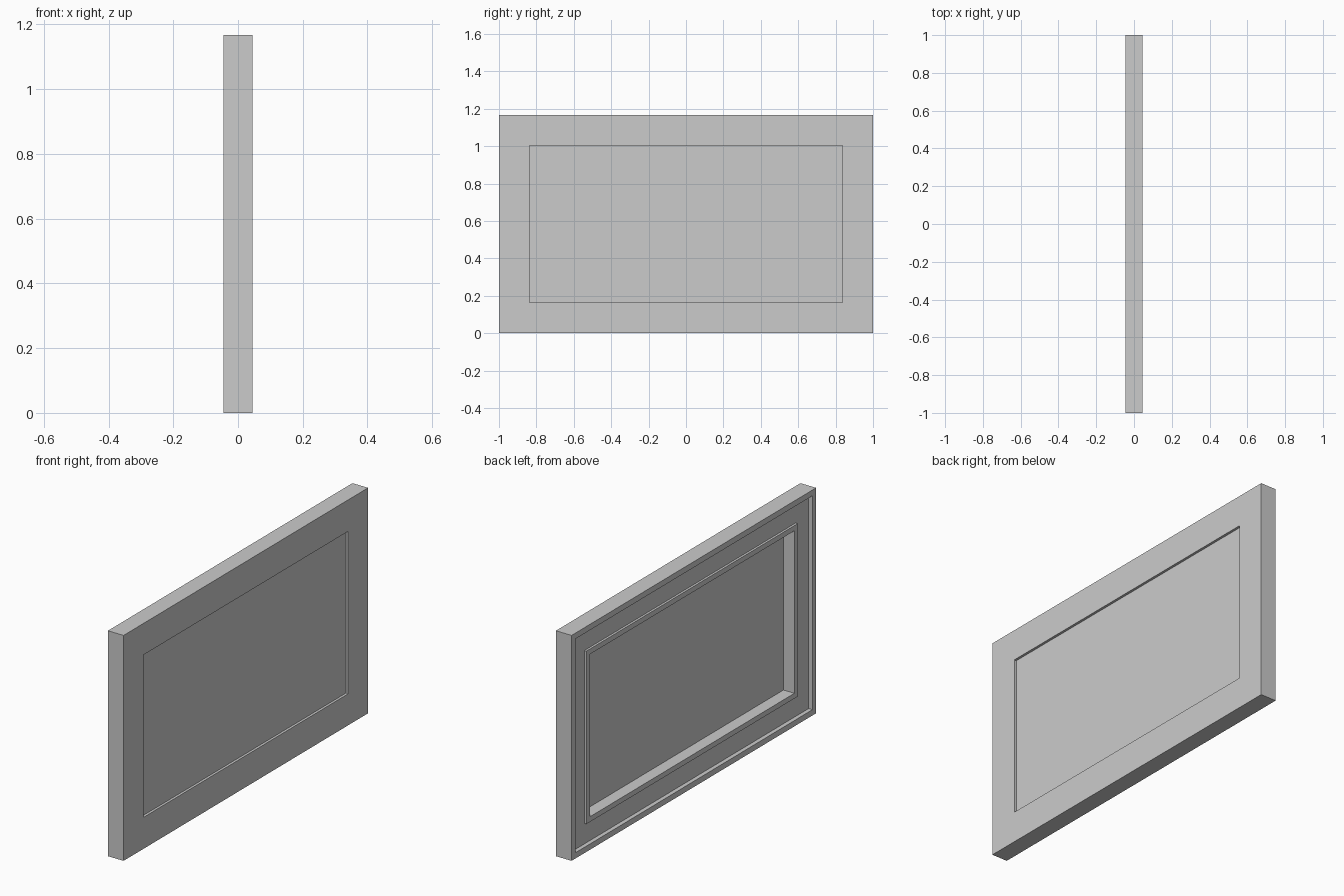
import bpy
import bmesh

if "Cube" in bpy.data.objects:
    bpy.data.objects.remove(bpy.data.objects["Cube"])

WIDTH, HEIGHT = 2.0, 1.167
OPENING = 0.163          # border width around the window


def ring(bm, inset, x):
    """Rectangle in the y-z plane, inset from the outer edge."""
    y, lo, hi = WIDTH / 2 - inset, inset, HEIGHT - inset
    return [bm.verts.new((x, a, b)) for a, b in ((-y, lo), (y, lo), (y, hi), (-y, hi))]


def finish(bm, name):
    bmesh.ops.recalc_face_normals(bm, faces=bm.faces)
    mesh = bpy.data.meshes.new(name)
    bm.to_mesh(mesh)
    bm.free()
    obj = bpy.data.objects.new(name, mesh)
    bpy.context.collection.objects.link(obj)
    return obj


# Frame: closed moulding profile (inset, x) swept around the rectangle
profile = [
    (0, 0.045), (0, -0.045),             # outer edge
    (0.03, -0.045), (0.03, -0.023),      # back rim and recess
    (0.136, -0.023), (0.136, -0.035),    # raised lip around the window
    (OPENING, -0.035), (OPENING, 0.045), # window opening
]
bm = bmesh.new()
rings = [ring(bm, inset, x) for inset, x in profile]
for i, a in enumerate(rings):
    b = rings[(i + 1) % len(rings)]
    for j in range(4):
        k = (j + 1) % 4
        bm.faces.new((a[j], a[k], b[k], b[j]))
finish(bm, "frame")

# Thin panel set just behind the front face
bm = bmesh.new()
front, back = ring(bm, OPENING, 0.032), ring(bm, OPENING, 0.028)
bm.faces.new(front)
bm.faces.new(back[::-1])
for j in range(4):
    k = (j + 1) % 4
    bm.faces.new((front[j], front[k], back[k], back[j]))
finish(bm, "panel")
